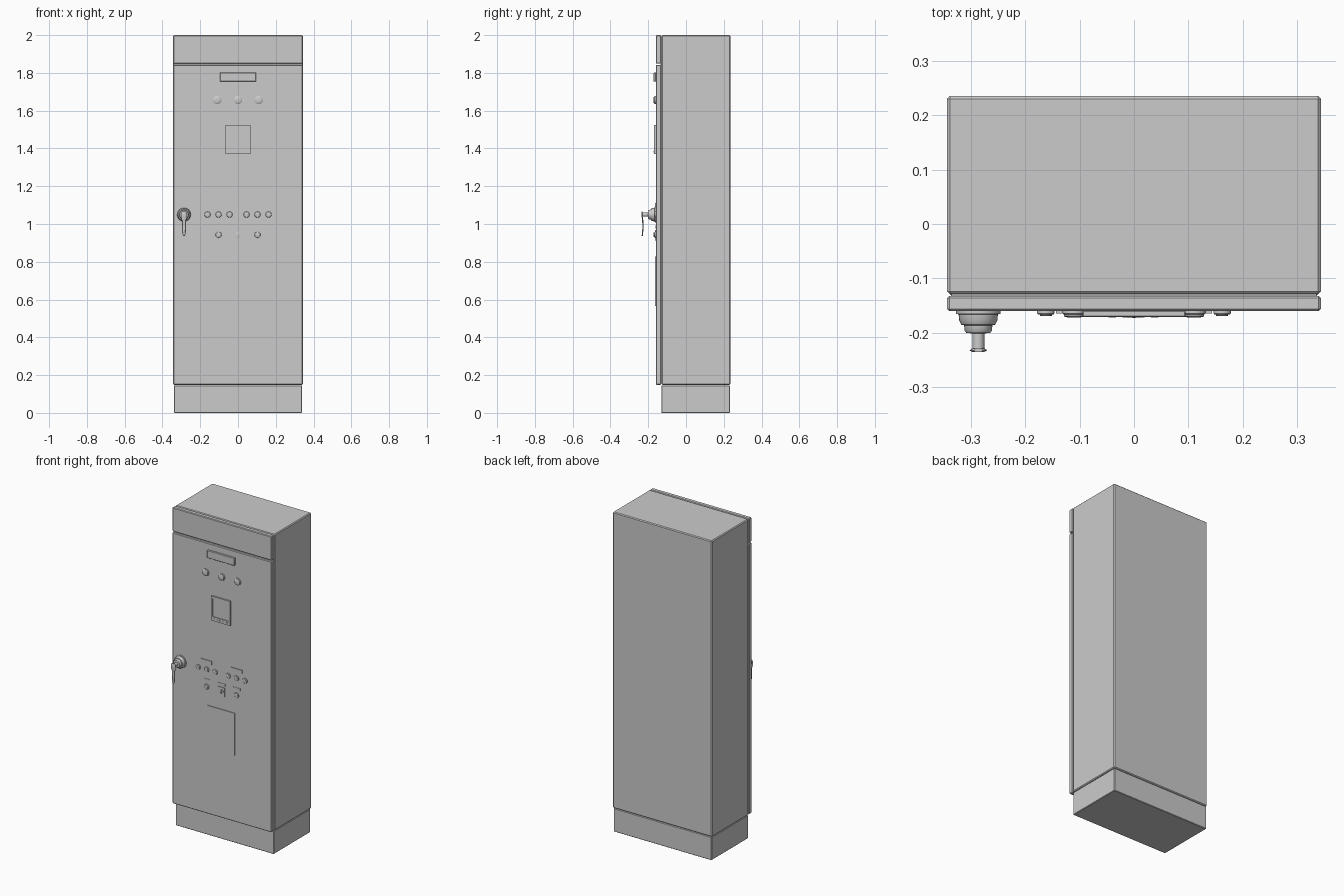
import bpy, bmesh
from math import sin, cos, pi

if "Cube" in bpy.data.objects:
    bpy.data.objects.remove(bpy.data.objects["Cube"])

FRONT = -0.16          # y of the door face


def finish(name, bm, smooth=False):
    bmesh.ops.recalc_face_normals(bm, faces=bm.faces[:])
    me = bpy.data.meshes.new(name)
    bm.to_mesh(me)
    bm.free()
    ob = bpy.data.objects.new(name, me)
    bpy.context.collection.objects.link(ob)
    if smooth:
        bpy.ops.object.select_all(action='DESELECT')
        ob.select_set(True)
        bpy.context.view_layer.objects.active = ob
        bpy.ops.object.shade_smooth_by_angle(angle=0.6)
    return ob


def box(name, x0, x1, y0, y1, z0, z1, bevel=0.0):
    """Box from its limits, with an optional chamfer."""
    bm = bmesh.new()
    bmesh.ops.create_cube(bm, size=1)
    for v in bm.verts:
        v.co = (x1 if v.co.x > 0 else x0, y1 if v.co.y > 0 else y0, z1 if v.co.z > 0 else z0)
    if bevel:
        bmesh.ops.bevel(bm, geom=bm.edges[:], offset=bevel, segments=1, affect='EDGES')
    return finish(name, bm)


def plate(name, x, z, w, h, depth, bevel=0.0, base=FRONT):
    """Plate lying on the door, centred on x and z."""
    return box(name, x - w / 2, x + w / 2, base - depth, base + 0.001, z - h / 2, z + h / 2, bevel)


def turned(name, x, z, profile, n=24):
    """Round part turned about the y axis; profile is (radius, distance from door)."""
    bm = bmesh.new()
    rings = [[bm.verts.new((x + r * cos(2 * pi * i / n), FRONT - d, z + r * sin(2 * pi * i / n)))
              for i in range(n)] for r, d in profile]
    for a, b in zip(rings, rings[1:]):
        for i in range(n):
            j = (i + 1) % n
            bm.faces.new((a[i], a[j], b[j], b[i]))
    bm.faces.new(rings[0])
    bm.faces.new(rings[-1])
    return finish(name, bm, True)


# Cabinet shell
box("plinth", -0.339, 0.339, -0.131, 0.232, 0, 0.146, 0.003)
box("cabinet_body", -0.343, 0.343, -0.129, 0.235, 0.148, 2.0, 0.005)
box("door_seal", -0.335, 0.335, -0.135, -0.125, 0.156, 1.992)
box("door", -0.343, 0.343, FRONT, -0.132, 0.148, 1.843, 0.004)
box("header_panel", -0.343, 0.343, FRONT, -0.132, 1.849, 2.0, 0.004)

# Name plate at the top of the door
plate("top_name_plate", 0, 1.778, 0.19, 0.048, 0.011, 0.002)

# Indicator lamps
LAMP = [(0.022, -0.001), (0.022, 0.004), (0.019, 0.006), (0.019, 0.009), (0.015, 0.011), (0.007, 0.012)]
for i, x in enumerate((-0.11, 0, 0.11)):
    turned(f"indicator_lamp_{i + 1}", x, 1.656, LAMP)

# Meter display: raised frame around a recessed screen, with keys below
cx, z0, z1, w = -0.001, 1.37, 1.523, 0.132
plate("meter_base", cx, (z0 + z1) / 2, w, z1 - z0, 0.006)
for s, side in ((-1, "left"), (1, "right")):
    plate(f"meter_frame_{side}", cx + s * (w / 2 - 0.005), (z0 + z1) / 2, 0.01, z1 - z0, 0.010)
plate("meter_frame_top", cx, z1 - 0.006, w - 0.02, 0.012, 0.010)
plate("meter_frame_bottom", cx, z0 + 0.013, w - 0.02, 0.026, 0.010)
for i in range(4):
    plate(f"meter_key_{i + 1}", cx - 0.039 + i * 0.026, z0 + 0.013, 0.014, 0.007, 0.0115)

# Push buttons with their labels, mirrored left and right
BUTTON = [(0.016, -0.001), (0.016, 0.004), (0.0145, 0.006), (0.011, 0.0065), (0.011, 0.0085), (0.009, 0.009)]
for s, side in ((-1, "left"), (1, "right")):
    plate(f"group_label_{side}", s * 0.105, 1.1, 0.076, 0.02, 0.004)
    for i, x in enumerate((0.045, 0.103, 0.162)):
        turned(f"push_button_{side}_{i + 1}", s * x, 1.05, BUTTON)
    plate(f"lower_label_{side}", s * 0.103, 0.984, 0.05, 0.014, 0.002)
    turned(f"lower_button_{side}", s * 0.103, 0.943, BUTTON)

# Selector switch in the middle
plate("selector_label", 0, 0.984, 0.05, 0.014, 0.002)
plate("selector_plate", 0, 0.94, 0.046, 0.054, 0.004)
turned("selector_collar", 0, 0.943, [(0.014, 0.0), (0.014, 0.007), (0.012, 0.008)])
plate("selector_knob", 0, 0.943, 0.006, 0.024, 0.013, 0.001)

# Thin diagram plate
plate("diagram_plate", -0.003, 0.697, 0.19, 0.262, 0.004)

# Door handle: stepped boss, stem and hanging lever
hx, hz = -0.286, 1.05
turned("handle_boss", hx, hz, [(0.041, -0.001), (0.041, 0.005), (0.036, 0.006), (0.035, 0.017), (0.031, 0.025),
                               (0.026, 0.026), (0.025, 0.036), (0.022, 0.040), (0.011, 0.041)], 32)
turned("handle_stem", hx, hz, [(0.011, 0.038), (0.011, 0.071)])

# Lever section rows: z offset, half width, y of the front
rows = [(0.016, 0.008, -0.235), (0.010, 0.015, -0.235), (-0.012, 0.016, -0.235), (-0.03, 0.012, -0.232),
        (-0.07, 0.010, -0.231), (-0.10, 0.009, -0.233), (-0.113, 0.004, -0.235)]
bm = bmesh.new()
loops = []
for dz, hw, y in rows:
    loops.append([bm.verts.new((hx + sx * hw, y + dy, hz + dz))
                  for sx, dy in ((-0.7, 0), (0.7, 0), (1, 0.003), (0.7, 0.006), (-0.7, 0.006), (-1, 0.003))])
for a, b in zip(loops, loops[1:]):
    for i in range(6):
        j = (i + 1) % 6
        bm.faces.new((a[i], a[j], b[j], b[i]))
bm.faces.new(loops[0])
bm.faces.new(loops[-1])
finish("handle_lever", bm, True)
